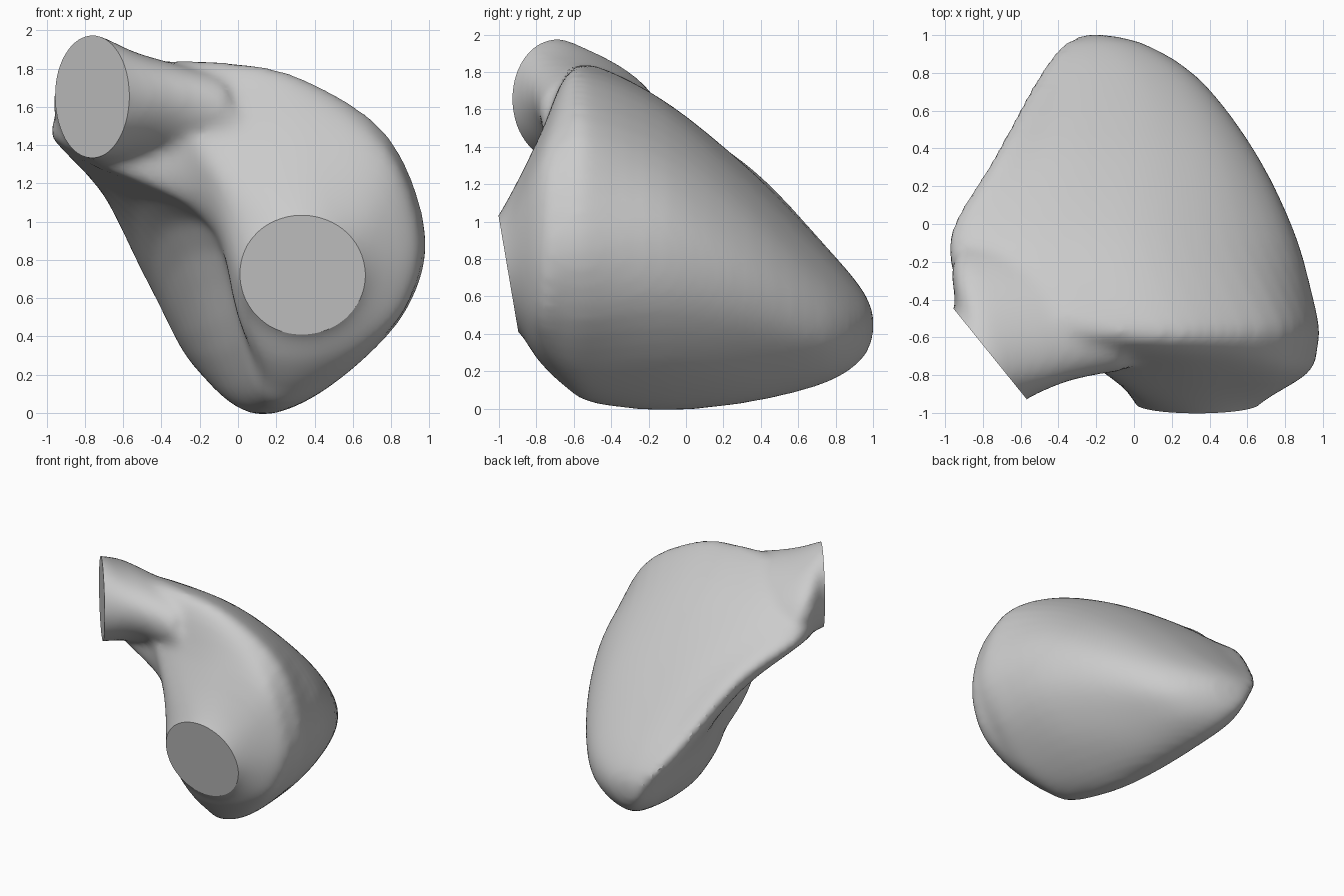
import bpy, bmesh, math
from mathutils import Vector

if "Cube" in bpy.data.objects:
    bpy.data.objects.remove(bpy.data.objects["Cube"])

# Body cross-sections (x, z), clockwise from the left ridge, at stations along y
STATIONS = [0.75, 0.35, -0.1, -0.5, -0.65, -0.79]
SECTIONS = [
    [(-.53,.84),(-.35,.86),(-.15,.84),(.07,.78),(.27,.66),(.36,.52),(.34,.36),(.20,.22),(.04,.15),(-.10,.15),(-.26,.28),(-.41,.56)],
    [(-.75,1.24),(-.50,1.27),(-.20,1.25),(.15,1.17),(.47,1.0),(.65,.75),(.62,.48),(.40,.21),(.15,.05),(-.06,.07),(-.24,.30),(-.45,.76)],
    [(-.98,1.44),(-.73,1.61),(-.30,1.63),(.15,1.56),(.58,1.33),(.84,1.0),(.84,.62),(.60,.27),(.25,.02),(.02,.025),(-.14,.30),(-.38,.96)],
    [(-.80,1.36),(-.55,1.79),(-.10,1.82),(.33,1.73),(.77,1.44),(.97,.95),(.89,.56),(.62,.25),(.34,.06),(.12,.06),(-.01,.36),(-.19,1.0)],
    [(-.36,1.27),(-.32,1.69),(0,1.77),(.36,1.70),(.78,1.42),(.97,.93),(.88,.56),(.62,.26),(.35,.13),(.15,.16),(.03,.42),(-.11,.92)],
    [(-.15,1.20),(-.14,1.36),(.10,1.43),(.40,1.43),(.77,1.29),(.92,.88),(.85,.54),(.63,.34),(.36,.26),(.14,.30),(0,.50),(-.07,.85)],
]

def spline(p, t, closed):
    """Catmull-Rom point through list p."""
    n = len(p)
    i = int(t) if closed else min(int(t), n - 2)
    f = t - i
    at = (lambda k: p[k % n]) if closed else (lambda k: p[max(0, min(n - 1, k))])
    a, b, c, d = at(i - 1), at(i), at(i + 1), at(i + 2)
    return .5 * (2*b + (c - a)*f + (2*a - 5*b + 4*c - d)*f*f + (3*b - a - 3*c + d)*f**3)

def ellipse(centre, u, v, n=12, start=150):
    return [Vector(centre) + Vector(u) * math.cos(math.radians(start - 360*k/n))
            + Vector(v) * math.sin(math.radians(start - 360*k/n)) for k in range(n)]

def loft(bm, rings, sub=4):
    """Smooth closed skin through the rings, capped at both ends."""
    fine = [[spline(r, k / sub, True) for k in range(len(r) * sub)] for r in rings]
    cols = list(zip(*fine))
    rows = []
    for j in range((len(rings) - 1) * sub + 1):
        rows.append([bm.verts.new(spline(c, j / sub, False)) for c in cols])
    for a, b in zip(rows, rows[1:]):
        for k in range(len(a)):
            m = (k + 1) % len(a)
            bm.faces.new((a[k], a[m], b[m], b[k]))
    bm.faces.new(rows[0][::-1])
    bm.faces.new(rows[-1])

bm = bmesh.new()

# Main chamber, from the rear tip to the lower port (overshooting the cut)
port_c, port_n = Vector((.335, -.95, .725)), Vector((0, -1, -.17)).normalized()
port_u, port_v = Vector((.33, 0, 0)), Vector((0, -.052, .31))
body = [ellipse((-.22, 1.005, .45), (.04, 0, 0), (0, 0, .04))]
body += [[Vector((-.16 + .5*(x + .085), .95, .45 + .49*(z - .505))) for x, z in SECTIONS[0]]]
body += [[Vector((x, y, z)) for x, z in s] for y, s in zip(STATIONS, SECTIONS)]
body += [ellipse(port_c + port_n * d, port_u * s, port_v * s) for d, s in ((0, 1), (.1, .75))]
loft(bm, body)

# Upper stub tube, running into the chamber (also overshooting its cut)
stub_c, stub_n = Vector((-.76, -.69, 1.655)), Vector((-.78, -.63, 0)).normalized()
u = Vector((.19, -.24, 0))
tube = [ellipse(stub_c + stub_n * d, u, (0, 0, .325)) for d in (.1, 0)]
tube += [ellipse((-.61, -.47, 1.585), (.30, -.34, 0), (0, -.11, .31)),
         ellipse((-.15, -.43, 1.47), (.14, -.32, 0), (0, -.12, .31))]
loft(bm, tube)
bmesh.ops.recalc_face_normals(bm, faces=bm.faces)

mesh = bpy.data.meshes.new("chamber")
bm.to_mesh(mesh)
bm.free()
obj = bpy.data.objects.new("chamber", mesh)
bpy.context.collection.objects.link(obj)

# Fuse the two parts and soften the joint
rem = obj.modifiers.new("fuse", 'REMESH')
rem.mode, rem.voxel_size = 'VOXEL', .03
smo = obj.modifiers.new("soften", 'SMOOTH')
smo.factor, smo.iterations = .5, 10
dg = bpy.context.evaluated_depsgraph_get()
fused = bpy.data.meshes.new_from_object(obj.evaluated_get(dg))
obj.modifiers.clear()
obj.data = fused

# Slice both ports flat and cap them
bm = bmesh.new()
bm.from_mesh(fused)
for c, n in ((port_c, port_n), (stub_c, stub_n)):
    bmesh.ops.bisect_plane(bm, geom=bm.verts[:] + bm.edges[:] + bm.faces[:],
                           plane_co=c, plane_no=n, clear_outer=True)
    rim = [e for e in bm.edges if e.is_boundary]
    for f in bmesh.ops.holes_fill(bm, edges=rim, sides=0)["faces"]:
        f.smooth = False
    for e in rim:
        e.smooth = False
bmesh.ops.recalc_face_normals(bm, faces=bm.faces)
bm.to_mesh(fused)
bm.free()

bpy.context.view_layer.objects.active = obj
obj.select_set(True)
bpy.ops.object.shade_smooth_by_angle(angle=math.radians(25))
